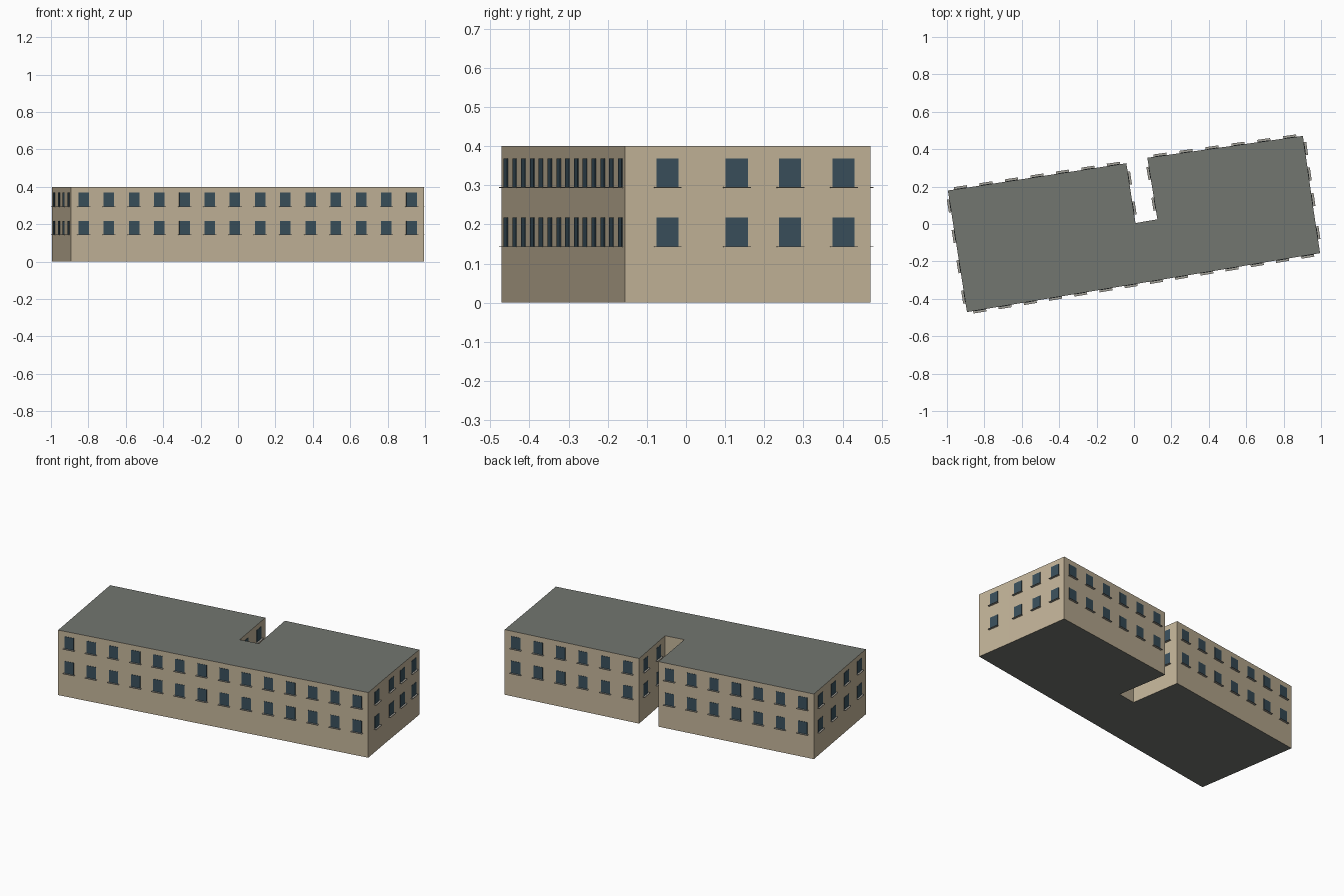
import bpy
import bmesh
from mathutils import Vector

if "Cube" in bpy.data.objects:
    bpy.data.objects.remove(bpy.data.objects["Cube"])

HEIGHT = 0.40
BAY = 0.135            # wall length taken by one window
WIN_W, WIN_H = 0.057, 0.075
SILL_W, SILL_D = 0.07, 0.013
ROWS = (0.143, 0.294)  # bottom of each window row

# Footprint, counter-clockwise from the front left corner
FOOT = [(-0.893, -0.471), (0.995, -0.156), (0.962, 0.061), (0.903, 0.471),
        (0.071, 0.354), (0.125, 0.025), (0.008, 0.005), (-0.041, 0.325),
        (-0.995, 0.179)]


def material(name, rgb):
    m = bpy.data.materials.new(name)
    m.diffuse_color = (*rgb, 1)
    m.use_nodes = True
    m.node_tree.nodes["Principled BSDF"].inputs["Base Color"].default_value = m.diffuse_color
    return m


def finish(name, bm, *mats):
    me = bpy.data.meshes.new(name)
    bm.to_mesh(me)
    bm.free()
    for m in mats:
        me.materials.append(m)
    ob = bpy.data.objects.new(name, me)
    bpy.context.collection.objects.link(ob)
    return ob


def add_box(bm, centre, along, out, size):
    """Box with its axes along the wall, out of the wall and up."""
    up = Vector((0, 0, 1))
    verts = bmesh.ops.create_cube(bm, size=1)["verts"]
    for v in verts:
        c = v.co.copy()
        v.co = centre + along * c.x * size[0] + out * c.y * size[1] + up * c.z * size[2]


stone = material("wall_stone", (0.55, 0.46, 0.32))
slate = material("roof_grey", (0.17, 0.18, 0.16))
glass = material("window_glass", (0.042, 0.08, 0.107))
ledge = material("sill_grey", (0.36, 0.35, 0.31))

# Building block: extruded footprint with grey roof and underside
bm = bmesh.new()
base = bm.faces.new([bm.verts.new((x, y, 0)) for x, y in FOOT])
top = bmesh.ops.extrude_face_region(bm, geom=[base], use_keep_orig=True)["geom"]
for v in top:
    if isinstance(v, bmesh.types.BMVert):
        v.co.z = HEIGHT
bmesh.ops.recalc_face_normals(bm, faces=bm.faces)
for f in bm.faces:
    f.material_index = 1 if abs(f.normal.z) > 0.5 else 0
finish("building_block", bm, stone, slate)

# Windows and sills: evenly spaced along every wall that fits at least one
win, sill = bmesh.new(), bmesh.new()
for i, p in enumerate(FOOT):
    a = Vector((*p, 0))
    b = Vector((*FOOT[(i + 1) % len(FOOT)], 0))
    along = (b - a).normalized()
    out = Vector((along.y, -along.x, 0))
    count = int((b - a).length / BAY)
    for k in range(count):
        spot = a.lerp(b, (k + 0.5) / count)
        for z in ROWS:
            mid = spot + Vector((0, 0, z + WIN_H / 2))
            add_box(win, mid, along, out, (WIN_W, 0.004, WIN_H))
            low = spot + out * SILL_D / 2 + Vector((0, 0, z))
            add_box(sill, low, along, out, (SILL_W, SILL_D, 0.002))
finish("windows", win, glass)
finish("window_sills", sill, ledge)
